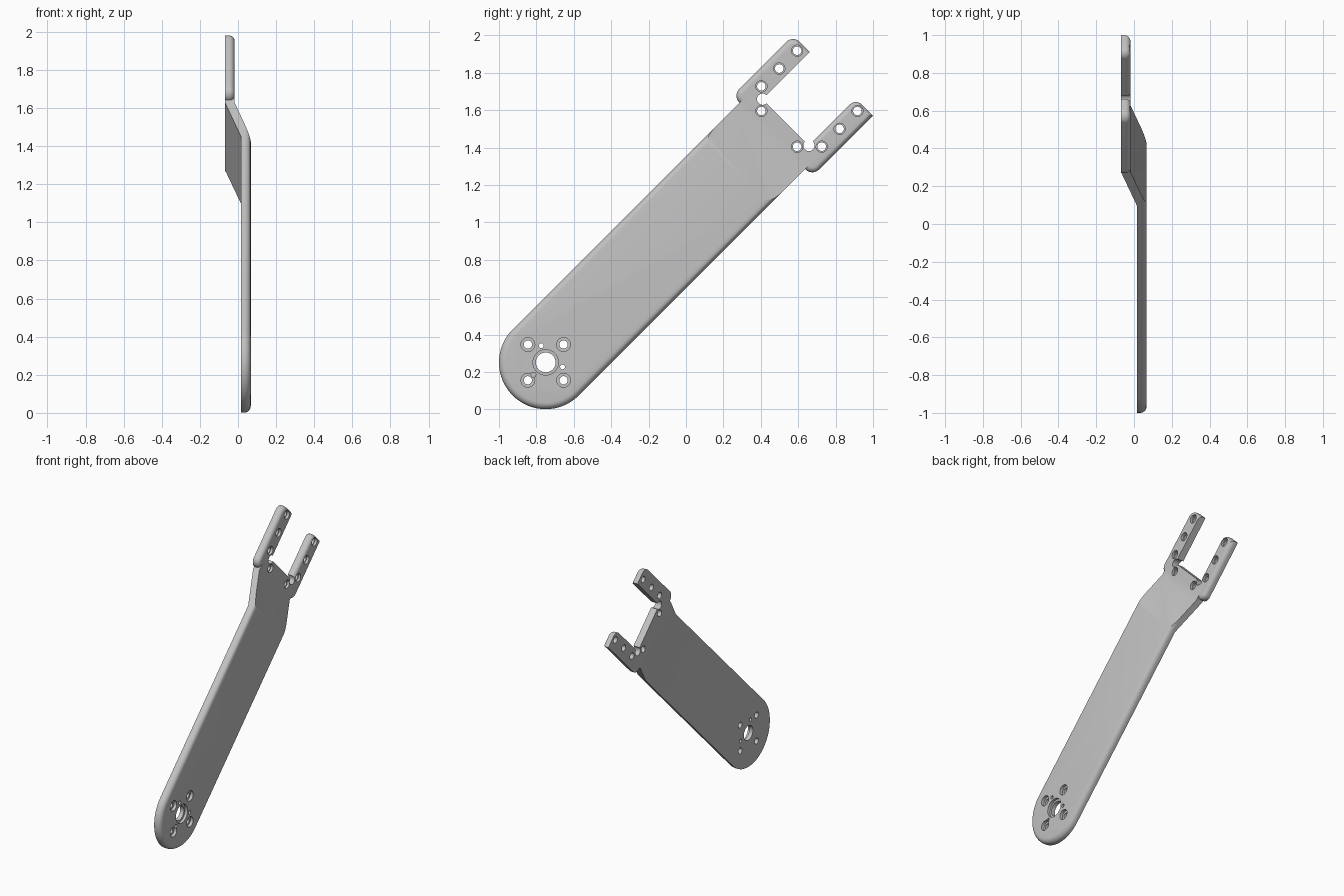
import bpy, bmesh, math
from mathutils import Matrix, Vector

cube = bpy.data.objects.get("Cube")
if cube:
    bpy.data.objects.remove(cube)

# Local frame: u along the arm from the hub, v across it, w through the thickness
W_MIN, W_MAX = -0.068, 0.067
ARM_BACK, FORK_FRONT = 0.017, -0.018
FOLD_A, FOLD_B = 1.443, 1.697
SLOT_U, SLOT_V = 1.815, 0.175
ARM_FILLET, PRONG_FILLET = 0.035, 0.028

steel = bpy.data.materials.new("plain grey")
steel.use_nodes = True
grey = (0.54, 0.54, 0.54, 1)
steel.diffuse_color = grey
steel.node_tree.nodes["Principled BSDF"].inputs["Base Color"].default_value = grey


def make_object(name, bm):
    bmesh.ops.recalc_face_normals(bm, faces=bm.faces)
    mesh = bpy.data.meshes.new(name)
    bm.to_mesh(mesh)
    bm.free()
    mesh.materials.append(steel)
    obj = bpy.data.objects.new(name, mesh)
    bpy.context.collection.objects.link(obj)
    return obj


def rounded_rect(u0, u1, v0, v1, radii, steps=20):
    """Outline with one radius per corner: (u0 v0), (u1 v0), (u1 v1), (u0 v1)."""
    corners = [(u0, v0, 1, 1), (u1, v0, -1, 1), (u1, v1, -1, -1), (u0, v1, 1, -1)]
    points = []
    for i, (u, v, su, sv) in enumerate(corners):
        r = radii[i]
        for k in range(steps + 1 if r else 1):
            a = math.pi * (1 + i / 2 + k / steps / 2)
            p = Vector((u + su * r + r * math.cos(a), v + sv * r + r * math.sin(a)))
            if not points or (p - points[-1]).length > 1e-5:
                points.append(p)
    if (points[0] - points[-1]).length < 1e-5:
        points.pop()
    return points


def slab(name, outline, w0, w1, fillet=0):
    """Extruded outline with an optional fillet round its outer face."""
    bm = bmesh.new()
    face = bm.faces.new([bm.verts.new((p[0], p[1], w0)) for p in outline])
    top = bmesh.ops.extrude_face_region(bm, geom=[face])["geom"]
    verts = [g for g in top if isinstance(g, bmesh.types.BMVert)]
    bmesh.ops.translate(bm, verts=verts, vec=(0, 0, w1 - w0))
    if fillet:
        bmesh.ops.recalc_face_normals(bm, faces=bm.faces)
        rim = [g for g in top if isinstance(g, bmesh.types.BMEdge)]
        bmesh.ops.bevel(bm, geom=rim, offset=fillet, segments=6,
                        profile=0.5, affect='EDGES')
    return make_object(name, bm)


def add_drill(bm, u, v, profile, sides=32):
    """Stepped round cutter through (radius, w) rings."""
    rings = []
    for r, w in profile:
        angles = [2 * math.pi * k / sides for k in range(sides)]
        rings.append([bm.verts.new((u + r * math.cos(a), v + r * math.sin(a), w))
                      for a in angles])
    for low, high in zip(rings, rings[1:]):
        for k in range(sides):
            n = (k + 1) % sides
            bm.faces.new((low[k], low[n], high[n], high[k]))
    bm.faces.new(rings[0])
    bm.faces.new(rings[-1])


def stepped(r, wide, face, depth):
    return [(r, -0.2), (r, face - depth), (wide, face - depth), (wide, 0.2)]


def combine(target, tool, operation):
    mod = target.modifiers.new(operation.title(), 'BOOLEAN')
    mod.operation, mod.object, mod.solver = operation, tool, 'EXACT'
    bpy.context.view_layer.objects.active = target
    bpy.ops.object.modifier_apply(modifier=mod.name)
    bpy.data.objects.remove(tool)


# Arm: round-ended filleted block trimmed to the cranked side profile
arm = slab("cranked_arm", rounded_rect(-0.25, SLOT_U, -0.25, 0.25, (0.25, 0, 0, 0.25)),
           -0.1, W_MAX, ARM_FILLET)
slope = (FORK_FRONT - W_MAX) / (FOLD_B - FOLD_A)
crank = [(-0.4, ARM_BACK), (FOLD_A, ARM_BACK), (FOLD_B, W_MIN), (2.4, W_MIN),
         (2.4, FORK_FRONT), (FOLD_B, FORK_FRONT), (FOLD_A + 0.03 / slope, W_MAX + 0.03),
         (-0.4, W_MAX + 0.03)]
side_profile = slab("side_profile", crank, -0.4, 0.4)
side_profile.data.transform(Matrix.Rotation(math.pi / 2, 4, 'X'))
combine(arm, side_profile, 'INTERSECT')

# Fork prongs with shoulders standing out from the arm
upper = slab("upper_prong", rounded_rect(1.715, 2.172, 0.1, 0.302, (0, 0, 0.05, 0.05)),
             W_MIN, FORK_FRONT, PRONG_FILLET)
lower = slab("lower_prong", rounded_rect(1.712, 2.17, -0.304, -SLOT_V, (0.05, 0, 0.045, 0)),
             W_MIN, FORK_FRONT, PRONG_FILLET)
combine(arm, upper, 'UNION')
combine(arm, lower, 'UNION')

# Fork slot
slot = slab("slot_cutter", rounded_rect(SLOT_U, 2.4, -SLOT_V + 0.001, SLOT_V, (0, 0, 0, 0)),
            -0.2, 0.2)
combine(arm, slot, 'DIFFERENCE')

# Hub bore, its counterbored bolt holes, fork holes and slot corner reliefs
bm = bmesh.new()
add_drill(bm, 0, 0, stepped(0.053, 0.068, W_MAX, 0.02))
for u, v in ((1, 0), (-1, 0), (0, 1), (0, -1)):
    add_drill(bm, u * 0.135, v * 0.135, stepped(0.022, 0.037, W_MAX, 0.022))
for side in (1, -1):
    for u in (1.859, 1.994, 2.129):
        add_drill(bm, u, side * 0.228, stepped(0.023, 0.03, FORK_FRONT, 0.018))
    add_drill(bm, 1.766, side * 0.135, stepped(0.023, 0.03, FORK_FRONT, 0.018))
    add_drill(bm, SLOT_U, side * SLOT_V, [(0.03, -0.2), (0.03, 0.2)])
combine(arm, make_object("hole_cutter", bm), 'DIFFERENCE')

# Small pin holes, one of which breaks into a counterbore
bm = bmesh.new()
for k in range(3):
    a = math.radians(60 + 120 * k)
    add_drill(bm, 0.093 * math.cos(a), 0.093 * math.sin(a), [(0.013, -0.2), (0.013, 0.2)], 16)
combine(arm, make_object("pin_hole_cutter", bm), 'DIFFERENCE')

# Stand the arm at 45 degrees in the side plane
s = math.sqrt(0.5)
arm.data.transform(Matrix(((0, 0, 1, 0), (s, -s, 0, -0.75), (s, s, 0, 0.251), (0, 0, 0, 1))))
bpy.ops.object.select_all(action='DESELECT')
arm.select_set(True)
bpy.context.view_layer.objects.active = arm
bpy.ops.object.shade_smooth_by_angle(angle=math.radians(30))
